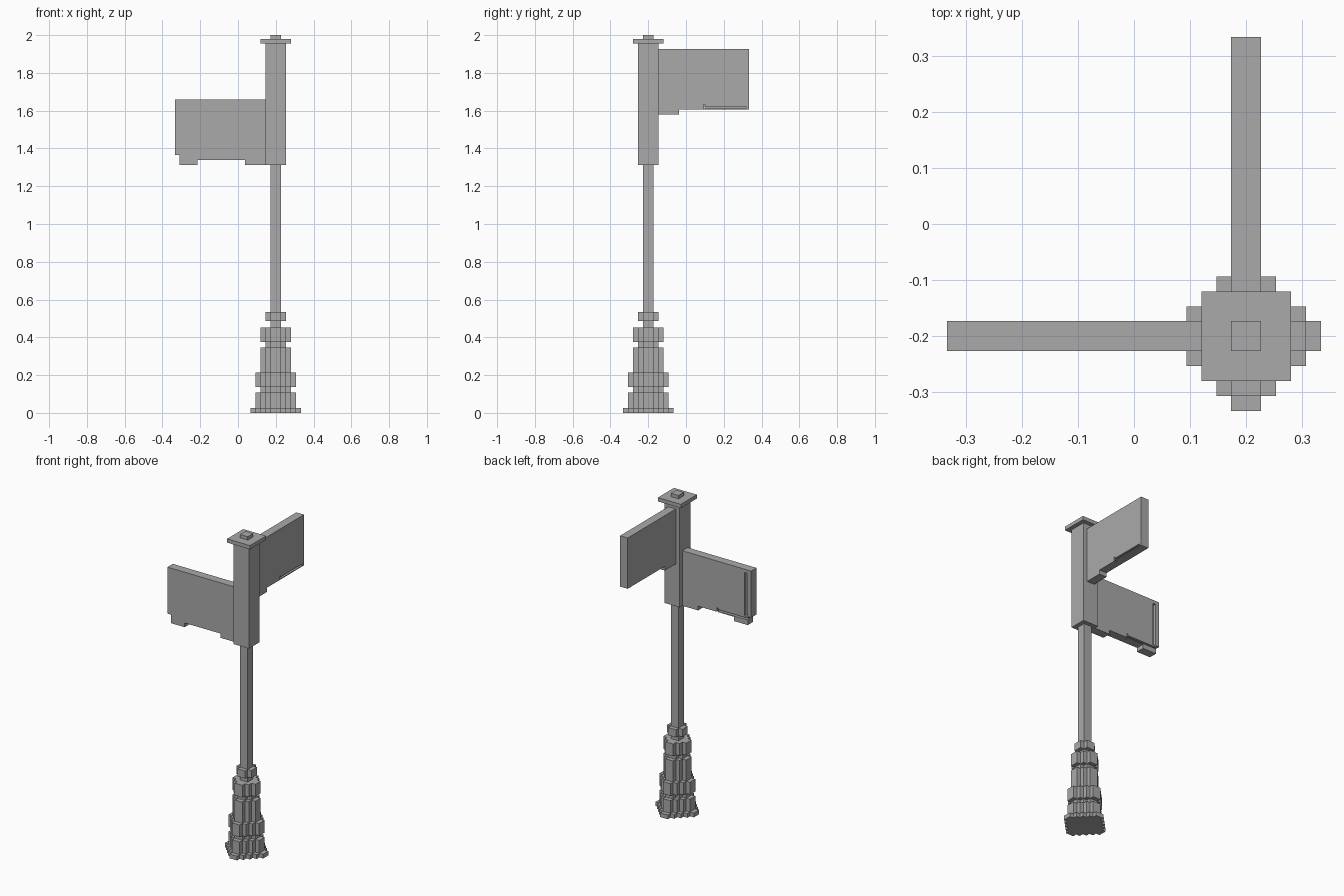
import bpy, bmesh, math
from mathutils import Matrix

V = 2 / 75            # one block of the modelling grid
AXIS = (0.2, -0.2)    # centre line of the post

if "Cube" in bpy.data.objects:
    bpy.data.objects.remove(bpy.data.objects["Cube"])

metal = bpy.data.materials.new("post_grey")
metal.use_nodes = True
metal.diffuse_color = (0.4, 0.4, 0.4, 1)
metal.node_tree.nodes["Principled BSDF"].inputs["Base Color"].default_value = (0.4, 0.4, 0.4, 1)


def prism(name, outline, low, high, turn=None):
    """Extrude an outline given in grid units, then stand it on the post axis."""
    bm = bmesh.new()
    face = bm.faces.new([bm.verts.new((x, y, low)) for x, y in outline])
    new = bmesh.ops.extrude_face_region(bm, geom=[face])["geom"]
    top = [v for v in new if isinstance(v, bmesh.types.BMVert)]
    bmesh.ops.translate(bm, verts=top, vec=(0, 0, high - low))
    bmesh.ops.recalc_face_normals(bm, faces=bm.faces)
    place = Matrix.Translation((*AXIS, 0)) @ Matrix.Scale(V, 4)
    bmesh.ops.transform(bm, verts=bm.verts, matrix=place @ (turn or Matrix()))
    bmesh.ops.recalc_face_normals(bm, faces=bm.faces)
    mesh = bpy.data.meshes.new(name)
    bm.to_mesh(mesh)
    bm.free()
    mesh.materials.append(metal)
    ob = bpy.data.objects.new(name, mesh)
    bpy.context.collection.objects.link(ob)
    return ob


def rect(x0, y0, x1, y1):
    return [(x0, y0), (x1, y0), (x1, y1), (x0, y1)]


def square(h):
    return rect(-h, -h, h, h)


def stepped(n):
    """Staircase diamond reaching n blocks from the centre."""
    quarter = []
    for i in range(n, 0, -1):
        quarter.append((i, n + 1 - i))
        if i > 1:
            quarter.append((i - 1, n + 1 - i))
    points = []
    for _ in range(4):
        points += quarter
        quarter = [(-y, x) for x, y in quarter]
    return points


# Stepped pedestal, stacked from the ground up
tiers = [("foot_plate", 5, 0, 1), ("lower_drum", 4, 1, 4), ("lower_groove", 3, 4, 5.1),
         ("middle_ring", 4, 5.1, 8), ("upper_drum", 3, 8, 13), ("upper_groove", 2, 13, 14.1),
         ("upper_ring", 3, 14.1, 17), ("collar", 2, 18.2, 20)]
for name, reach, low, high in tiers:
    prism(name, stepped(reach), low, high)

# Pole, square head, cap and finial
prism("pole", square(1), 17, 49.2)
prism("post_head", square(2), 49.2, 73.3)
prism("cap", square(3), 73.3, 74.2)
prism("finial", square(1), 74.2, 75)


def sign(name, outline, slots, base, angle):
    """Sign panel hanging off the head, with shallow slots cut in its inner face."""
    # Outline x runs outward from the head, outline y runs up
    stand = Matrix(((-1, 0, 0, -2), (0, 0, 1, 0), (0, 1, 0, base), (0, 0, 0, 1)))
    turn = Matrix.Rotation(angle, 4, "Z") @ stand
    panel = prism(name, outline, -1, 1, turn)
    for i, slot in enumerate(slots):
        cutter = prism(f"{name}_cutter_{i}", rect(*slot), 0.3, 1.5, turn)
        cutter.hide_render = True
        cutter.hide_viewport = False
        mod = panel.modifiers.new("slot", "BOOLEAN")
        mod.operation, mod.solver, mod.object = "DIFFERENCE", "EXACT", cutter
        bpy.context.view_layer.objects.active = panel
        bpy.ops.object.modifier_apply(modifier=mod.name)
        bpy.data.objects.remove(cutter)


bracket = [(0, 0), (4.1, 0), (4.1, 1)]
rail_slot = (9.3, 1.2, 17.4, 1.6)
notch = (9, 0.5, 9.3, 2)

# Lower sign: stub under the outer end and an upright groove
sign("lower_sign",
     bracket + [(13.5, 1), (13.5, 0), (17.1, 0), (17.1, 2), (18, 2), (18, 13), (0, 13)],
     [rail_slot, notch, (16.2, 2, 17, 12.2)], 49.2, 0)

# Upper sign, at right angles to the lower one
sign("upper_sign", bracket + [(18, 1), (18, 13), (0, 13)],
     [rail_slot, notch], 59.2, -math.pi / 2)
